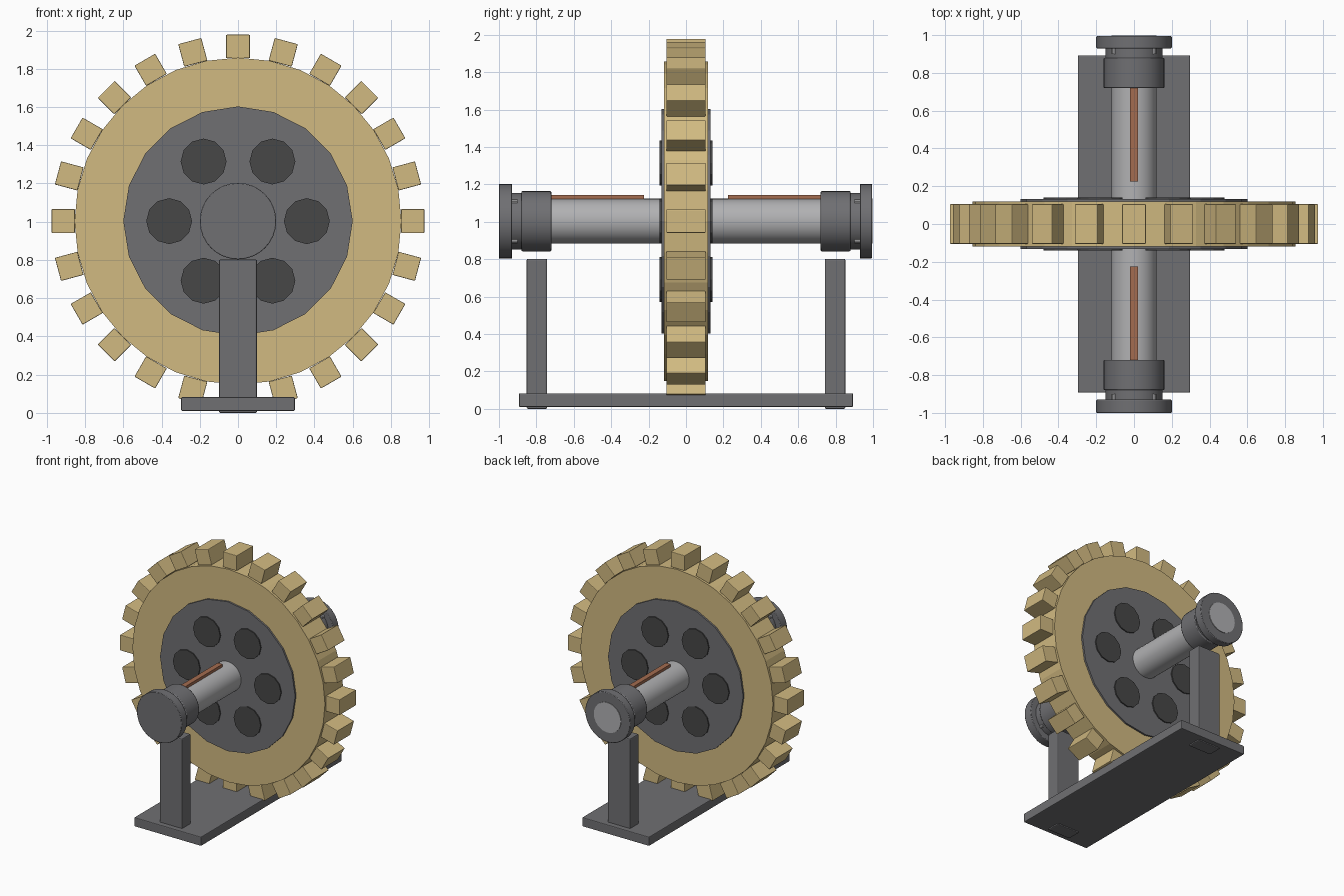
import bpy
from math import pi, sin, cos, radians
from mathutils import Matrix

cube = bpy.data.objects.get("Cube")
if cube:
    bpy.data.objects.remove(cube, do_unlink=True)

AXIS_Z = 1.003


def material(name, r, g, b):
    m = bpy.data.materials.new(name)
    m.use_nodes = True
    m.diffuse_color = (r, g, b, 1)
    m.node_tree.nodes["Principled BSDF"].inputs["Base Color"].default_value = (r, g, b, 1)
    return m


gold = material("tan brass", 0.64, 0.49, 0.22)
iron = material("iron grey", 0.16, 0.16, 0.17)
dark = material("dark grey", 0.063, 0.063, 0.063)
steel = material("steel", 0.44, 0.44, 0.45)
copper = material("copper brown", 0.37, 0.15, 0.08)


def finish(name, mat, bevel=0.0, smooth=False):
    ob = bpy.context.object
    ob.name = ob.data.name = name
    ob.data.materials.append(mat)
    bpy.ops.object.transform_apply(location=False, rotation=True, scale=True)
    if bevel:
        mod = ob.modifiers.new("Bevel", "BEVEL")
        mod.width = bevel
        mod.segments = 2
        mod.limit_method = "ANGLE"
        mod.angle_limit = radians(40)
    if smooth:
        bpy.ops.object.shade_smooth_by_angle(angle=radians(30))
    return ob


def box(name, lo, hi, mat, bevel=0.0):
    centre = [(a + b) / 2 for a, b in zip(lo, hi)]
    bpy.ops.mesh.primitive_cube_add(size=1, location=centre)
    bpy.context.object.scale = [b - a for a, b in zip(lo, hi)]
    return finish(name, mat, bevel)


def disc(name, radius, y0, y1, mat, sides=32, x=0, z=AXIS_Z, bevel=0.0, smooth=True):
    """Cylinder along y with a corner pointing to +x."""
    turn = Matrix.Rotation(pi / 2, 4, "X") @ Matrix.Rotation(pi / 2, 4, "Z")
    bpy.ops.mesh.primitive_cylinder_add(
        vertices=sides, radius=radius, depth=abs(y1 - y0),
        location=(x, (y0 + y1) / 2, z), rotation=turn.to_euler())
    return finish(name, mat, bevel, smooth)


# Gear wheel: rim, hub plate and inset discs on both faces
disc("gear_rim", 0.855, -0.118, 0.118, gold, sides=32, smooth=False)
disc("hub_plate", 0.6, -0.132, 0.132, iron, sides=20, smooth=False)
for i in range(6):
    a = i * pi / 3
    disc(f"hub_hole_{i + 1}", 0.12, -0.141, 0.141, dark, sides=12,
         x=0.36 * cos(a), z=AXIS_Z + 0.36 * sin(a), smooth=False)

# Teeth around the rim
for i in range(24):
    a = i * pi / 12
    bpy.ops.mesh.primitive_cube_add(
        size=1, location=(0.914 * sin(a), 0, AXIS_Z + 0.914 * cos(a)), rotation=(0, a, 0))
    bpy.context.object.scale = (0.125, 0.21, 0.122)
    finish(f"tooth_{i + 1}", gold, bevel=0.004)

# Axle, open to view at the back end
disc("axle", 0.12, -0.99, 0.998, steel)

# Parts repeated at each end of the axle
for s, end in ((-1, "front"), (1, "back")):
    y0, y1 = sorted((s * 0.225, s * 0.74))
    box(f"{end}_key", (-0.021, y0, AXIS_Z + 0.10), (0.021, y1, AXIS_Z + 0.14), copper)
    disc(f"{end}_bearing", 0.161, s * 0.72, s * 0.88, iron, bevel=0.006)
    disc(f"{end}_neck", 0.152, s * 0.87, s * 0.935, iron)
    for i in range(4):
        a = pi / 4 + i * pi / 2
        disc(f"{end}_bolt_{i + 1}", 0.012, s * 0.90, s * 0.935, steel, sides=8,
             x=0.15 * cos(a), z=AXIS_Z + 0.15 * sin(a))
    y0, y1 = sorted((s * 0.742, s * 0.852))
    box(f"{end}_post", (-0.1, y0, 0), (0.1, y1, 0.802), iron, bevel=0.008)

disc("front_cap", 0.2, -1.0, -0.93, iron, bevel=0.004)
disc("back_flange", 0.2, 0.93, 0.994, iron, bevel=0.004)

# Base
box("base_plate", (-0.297, -0.893, 0.01), (0.297, 0.893, 0.083), iron, bevel=0.006)
